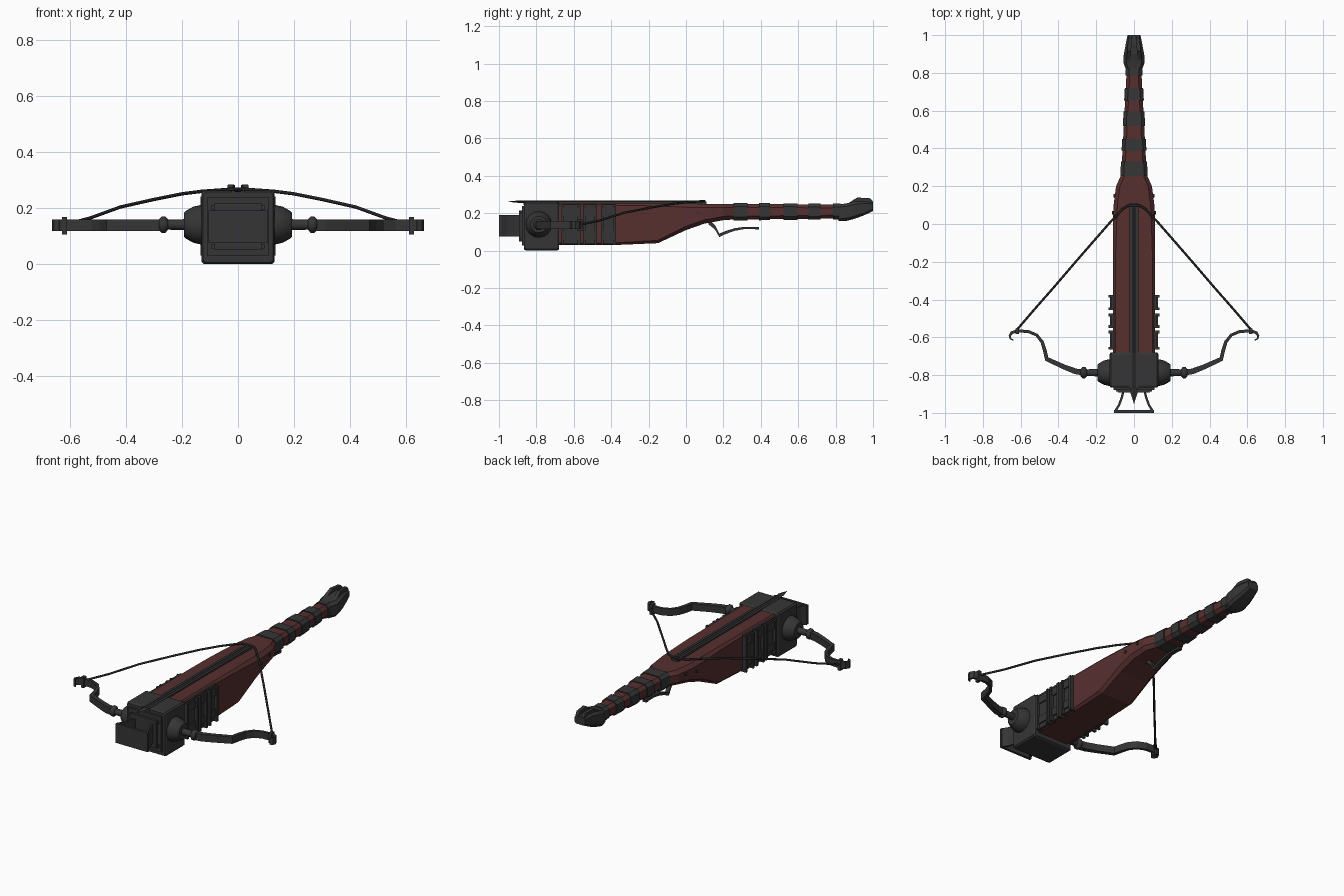
import bpy, bmesh, math
from mathutils import Vector


def material(name, rgb):
    m = bpy.data.materials.new(name)
    m.diffuse_color = (*rgb, 1)
    return m


IRON = material("dark iron", (0.036, 0.036, 0.037))
WOOD = material("red wood", (0.095, 0.028, 0.028))
CORD = material("black cord", (0.018, 0.018, 0.018))


def loft(name, rings, mat, mirror=False, smooth=False):
    """Skin a list of equal rings of points and cap both ends."""
    bm = bmesh.new()
    vs = [[bm.verts.new(p) for p in r] for r in rings]
    n = len(vs[0])
    for a, b in zip(vs, vs[1:]):
        for i in range(n):
            f = bm.faces.new((a[i], a[(i + 1) % n], b[(i + 1) % n], b[i]))
            f.smooth = smooth
    bm.faces.new(vs[0])
    bm.faces.new(vs[-1])
    bmesh.ops.recalc_face_normals(bm, faces=bm.faces)
    me = bpy.data.meshes.new(name)
    bm.to_mesh(me)
    bm.free()
    me.materials.append(mat)
    ob = bpy.data.objects.new(name, me)
    bpy.context.collection.objects.link(ob)
    if mirror:
        ob.modifiers.new("mirror", "MIRROR").use_mirror_merge = False
    return ob


def section(y, w, z0, z1, c):
    """Rectangle with cut corners, standing across y."""
    return [(-w + c, y, z0), (w - c, y, z0), (w, y, z0 + c), (w, y, z1 - c),
            (w - c, y, z1), (-w + c, y, z1), (-w, y, z1 - c), (-w, y, z0 + c)]


def box(name, x0, x1, y0, y1, z0, z1, mat, mirror=False):
    ring = lambda y: [(x0, y, z0), (x1, y, z0), (x1, y, z1), (x0, y, z1)]
    return loft(name, [ring(y0), ring(y1)], mat, mirror)


def tangents(pts):
    return [(pts[min(i + 1, len(pts) - 1)] - pts[max(i - 1, 0)]).normalized()
            for i in range(len(pts))]


def tube(name, path, radii, n, mat, mirror=False):
    pts = [Vector(p) for p in path]
    rings = []
    for p, t, r in zip(pts, tangents(pts), radii):
        side = t.cross(Vector((0, 0, 1))).normalized()
        up = side.cross(t)
        rings.append([p + r * (math.cos(a) * side + math.sin(a) * up)
                      for a in (2 * math.pi * k / n for k in range(n))])
    return loft(name, rings, mat, mirror, True)


def ribbon(name, path, mat, mirror=False):
    """Upright strip; each path point is x, y, half thickness, z low, z high."""
    pts = [Vector((p[0], p[1], 0)) for p in path]
    rings = []
    for p, t, (_, _, h, z0, z1) in zip(pts, tangents(pts), path):
        s = Vector((-t.y, t.x, 0)) * h
        lo, hi = Vector((0, 0, z0)), Vector((0, 0, z1))
        rings.append([p - s + lo, p + s + lo, p + s + hi, p - s + hi])
    return loft(name, rings, mat, mirror)


# Wooden stock
loft("stock", [section(*s) for s in (
    (-0.70, 0.11, 0.03, 0.255, 0.012), (-0.38, 0.11, 0.03, 0.255, 0.012),
    (-0.15, 0.112, 0.04, 0.254, 0.015), (0.0, 0.112, 0.11, 0.252, 0.02),
    (0.10, 0.108, 0.145, 0.25, 0.02), (0.20, 0.095, 0.163, 0.25, 0.02),
    (0.265, 0.066, 0.167, 0.25, 0.02))], WOOD)


# Handle with wrapped iron bands
def grip(y, extra=0.0):
    t = (y - 0.25) / 0.58
    return section(y, 0.068 - 0.03 * t + extra, 0.166 + 0.006 * t - extra,
                   0.25 - 0.004 * t + extra, 0.018)


loft("handle", [grip(0.25), grip(0.84)], WOOD)
for a, b in ((0.255, 0.33), (0.39, 0.45), (0.52, 0.595), (0.655, 0.72), (0.785, 0.825)):
    loft("handle_band", [grip(a, 0.005), grip(b, 0.005)], IRON)

# Pommel with a slotted top
loft("pommel", [section(*s) for s in (
    (0.815, 0.042, 0.158, 0.247, 0.015), (0.855, 0.056, 0.158, 0.252, 0.015),
    (0.90, 0.054, 0.17, 0.262, 0.015), (0.95, 0.044, 0.188, 0.265, 0.012),
    (1.0, 0.034, 0.212, 0.26, 0.01))], IRON)
loft("pommel_prong", [[(x0, y, 0.23), (x1, y, 0.23), (x1, y, z), (x0, y, z)]
     for y, x0, x1, z in ((0.87, 0.02, 0.042, 0.255), (0.915, 0.016, 0.036, 0.284),
                          (0.985, 0.01, 0.03, 0.28), (1.0, 0.01, 0.028, 0.262))], IRON, True)

# Iron nose block with stepped front
loft("nose_block", [section(y, w, z0, z1, 0.008) for y, w, z0, z1 in (
    (-0.865, 0.124, 0.006, 0.256), (-0.855, 0.13, 0.0, 0.262),
    (-0.69, 0.13, 0.0, 0.262), (-0.68, 0.124, 0.006, 0.256))], IRON)
box("nose_step", -0.108, 0.108, -0.878, -0.86, 0.028, 0.238, IRON)
box("nose_panel", -0.085, 0.085, -0.892, -0.87, 0.05, 0.215, IRON)
box("nose_rib", -0.095, 0.095, -0.886, -0.87, 0.195, 0.21, IRON)
box("nose_rib", -0.095, 0.095, -0.886, -0.87, 0.055, 0.07, IRON)

# Foot stirrup
ribbon("stirrup_arm", [(0.055, -0.88, 0.006, 0.075, 0.19), (0.065, -0.92, 0.006, 0.075, 0.19),
                       (0.08, -0.96, 0.006, 0.075, 0.19), (0.1, -0.992, 0.006, 0.075, 0.19)],
       IRON, True)
box("stirrup_bar", -0.105, 0.105, -1.0, -0.986, 0.075, 0.19, IRON)

# Rail, bolt and string nut
box("rail", 0.009, 0.023, -0.87, 0.1, 0.245, 0.264, IRON, True)
box("rail_floor", -0.012, 0.012, -0.7, 0.1, 0.245, 0.257, CORD)
tube("bolt_shaft", [(0, -0.9, 0.262), (0, 0.1, 0.262)], (0.006, 0.006), 8, IRON)
loft("bolt_head", [[(-w, y, 0.262), (0, y, 0.262 - h), (w, y, 0.262), (0, y, 0.262 + h)]
     for y, w, h in ((-0.95, 0.001, 0.001), (-0.89, 0.02, 0.007), (-0.865, 0.007, 0.006))], IRON)
box("string_nut", -0.02, 0.02, 0.085, 0.11, 0.24, 0.262, IRON)

# Three framed plates on each side
for a, b in ((-0.665, -0.565), (-0.55, -0.475), (-0.455, -0.375)):
    box("side_plate", 0.1, 0.118, a, b, 0.035, 0.247, IRON, True)
    for y in (a, b - 0.014):
        box("plate_rib", 0.1, 0.134, y, y + 0.014, 0.03, 0.24, IRON, True)
    for z in (0.06, 0.185):
        box("plate_cross_rib", 0.11, 0.126, a, b, z, z + 0.045, IRON, True)

# Hub and arm root
HUB = (-0.787, 0.14)
tube("hub", [(x, *HUB) for x in (0.12, 0.135, 0.16, 0.185, 0.192)],
     (0.07, 0.07, 0.064, 0.05, 0.044), 16, IRON, True)
tube("arm_root", [(0.18, *HUB), (0.27, *HUB)], (0.02, 0.017), 12, IRON, True)
tube("arm_collar", [(x, *HUB) for x in (0.25, 0.26, 0.272, 0.282)],
     (0.02, 0.031, 0.031, 0.02), 10, IRON, True)

# Curved bow limb with hooked tip
ribbon("bow_limb", [(x, y, h, 0.117, 0.158) for x, y, h in (
    (0.265, -0.787, 0.015), (0.31, -0.78, 0.015), (0.37, -0.757, 0.013), (0.462, -0.715, 0.012),
    (0.472, -0.67, 0.01), (0.486, -0.625, 0.009), (0.515, -0.588, 0.008),
    (0.56, -0.569, 0.008), (0.62, -0.566, 0.008), (0.647, -0.575, 0.008),
    (0.658, -0.592, 0.006), (0.654, -0.608, 0.004), (0.638, -0.615, 0.003))], IRON, True)
box("tip_collar", 0.61, 0.628, -0.582, -0.554, 0.105, 0.167, IRON, True)

# Drawn string
half = [(0.62, -0.56, 0.14), (0.53, -0.455, 0.163), (0.42, -0.33, 0.203), (0.3, -0.19, 0.23),
        (0.2, -0.075, 0.25), (0.13, 0.005, 0.259), (0.06, 0.08, 0.264), (0.03, 0.098, 0.266)]
path = half + [(-x, y, z) for x, y, z in reversed(half)]
tube("bow_string", path, [0.006] * len(path), 8, CORD)

# Trigger lever under the stock, with a small tip bead
lever = [(0.12, 0.155), (0.155, 0.125), (0.178, 0.082), (0.215, 0.098), (0.26, 0.113),
         (0.31, 0.121), (0.385, 0.12)]
thick = (0.014, 0.012, 0.009, 0.008, 0.007, 0.006, 0.005)
loft("trigger", [[(-0.012, y, z - h), (0.012, y, z - h), (0.012, y, z + h), (-0.012, y, z + h)]
                 for (y, z), h in zip(lever, thick)], IRON)
box("trigger_tip", -0.012, 0.012, 0.37, 0.39, 0.112, 0.127, IRON)

# Pins through the rear of the stock
for y, z in ((0.06, 0.2), (0.15, 0.215)):
    tube("stock_pin", [(0.09, y, z), (0.116 if y < 0.1 else 0.108, y, z)], (0.009, 0.009), 8, IRON, True)
